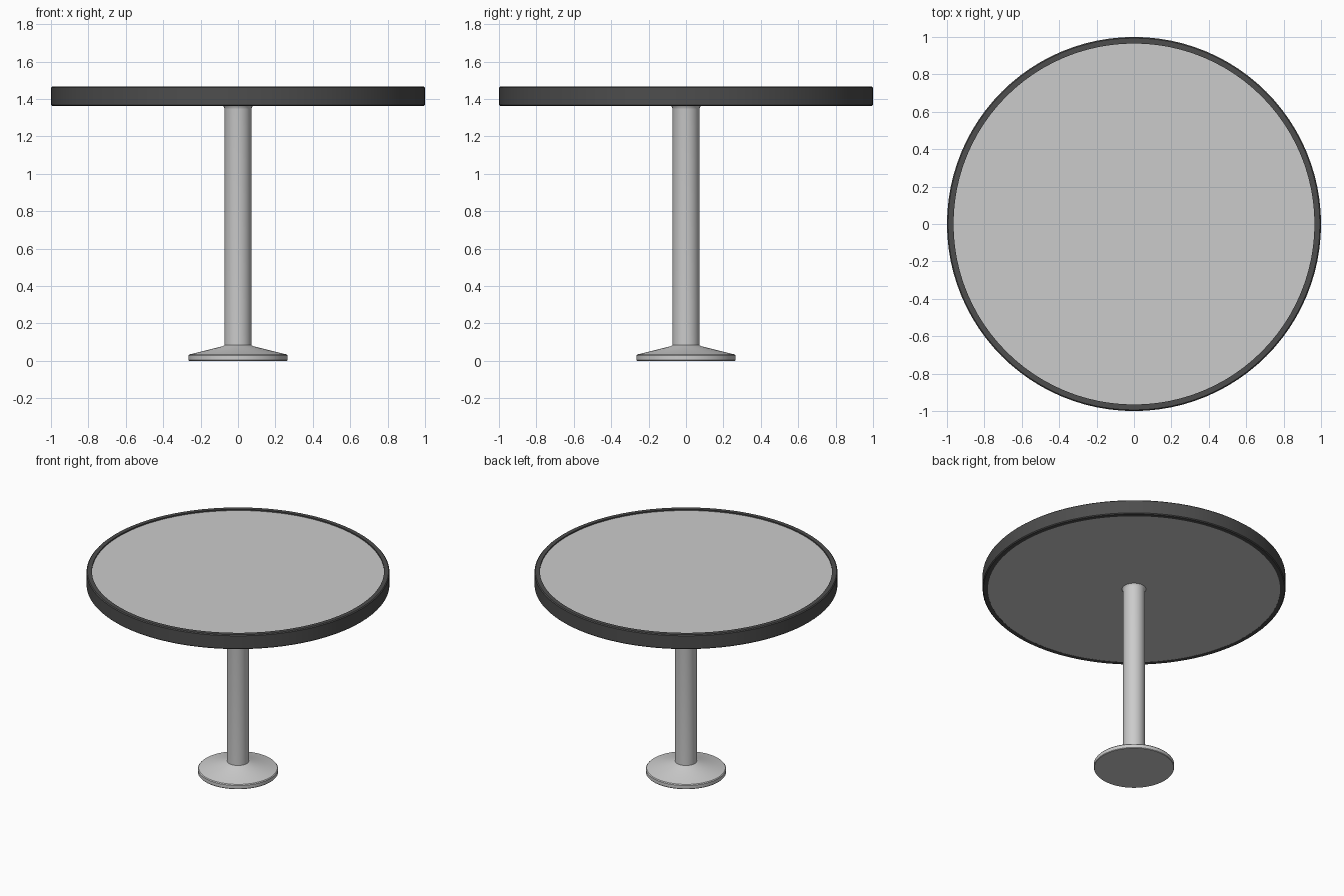
import bpy, math

if "Cube" in bpy.data.objects:
    bpy.data.objects.remove(bpy.data.objects["Cube"])


def material(name, v):
    m = bpy.data.materials.new(name)
    m.diffuse_color = (v, v, v, 1)
    m.use_nodes = True
    m.node_tree.nodes["Principled BSDF"].inputs["Base Color"].default_value = m.diffuse_color
    return m


light = material("light grey", 0.60)
dark = material("dark grey", 0.075)


def lathe(name, profile, mat, closed=False, n=96):
    """Spin a (radius, height) profile around z; open ends at r > 0 become caps."""
    verts = [(r * math.cos(2 * math.pi * i / n), r * math.sin(2 * math.pi * i / n), z)
             for r, z in profile for i in range(n)]
    k = len(profile)
    faces = []
    for j in range(k if closed else k - 1):
        a, b = j * n, (j + 1) % k * n
        faces += [(a + i, a + (i + 1) % n, b + (i + 1) % n, b + i) for i in range(n)]
    if not closed:
        faces += [tuple(reversed(range(n))), tuple(range((k - 1) * n, k * n))]
    me = bpy.data.meshes.new(name)
    me.from_pydata(verts, [], faces)
    me.materials.append(mat)
    ob = bpy.data.objects.new(name, me)
    bpy.context.collection.objects.link(ob)
    bpy.context.view_layer.objects.active = ob
    ob.select_set(True)
    bpy.ops.object.shade_smooth_by_angle(angle=math.radians(30))
    ob.select_set(False)
    return ob


# Table top: light panel held in a dark, slightly raised edge band
lathe("top_panel", [(0.966, 1.363), (0.966, 1.458)], light)
lathe("edge_band", [(0.965, 1.362), (0.994, 1.362), (1.0, 1.368),
                    (1.0, 1.461), (0.994, 1.467), (0.965, 1.467)], dark, closed=True)

# Pedestal: column with a small flare under the top
lathe("column", [(0.072, 0.06), (0.072, 1.345), (0.074, 1.355), (0.08, 1.364)], light)

# Foot: shallow cone on a thin disc
lathe("foot", [(0.262, 0.0), (0.265, 0.004), (0.265, 0.028), (0.26, 0.034),
               (0.085, 0.077), (0.07, 0.085)], light)
